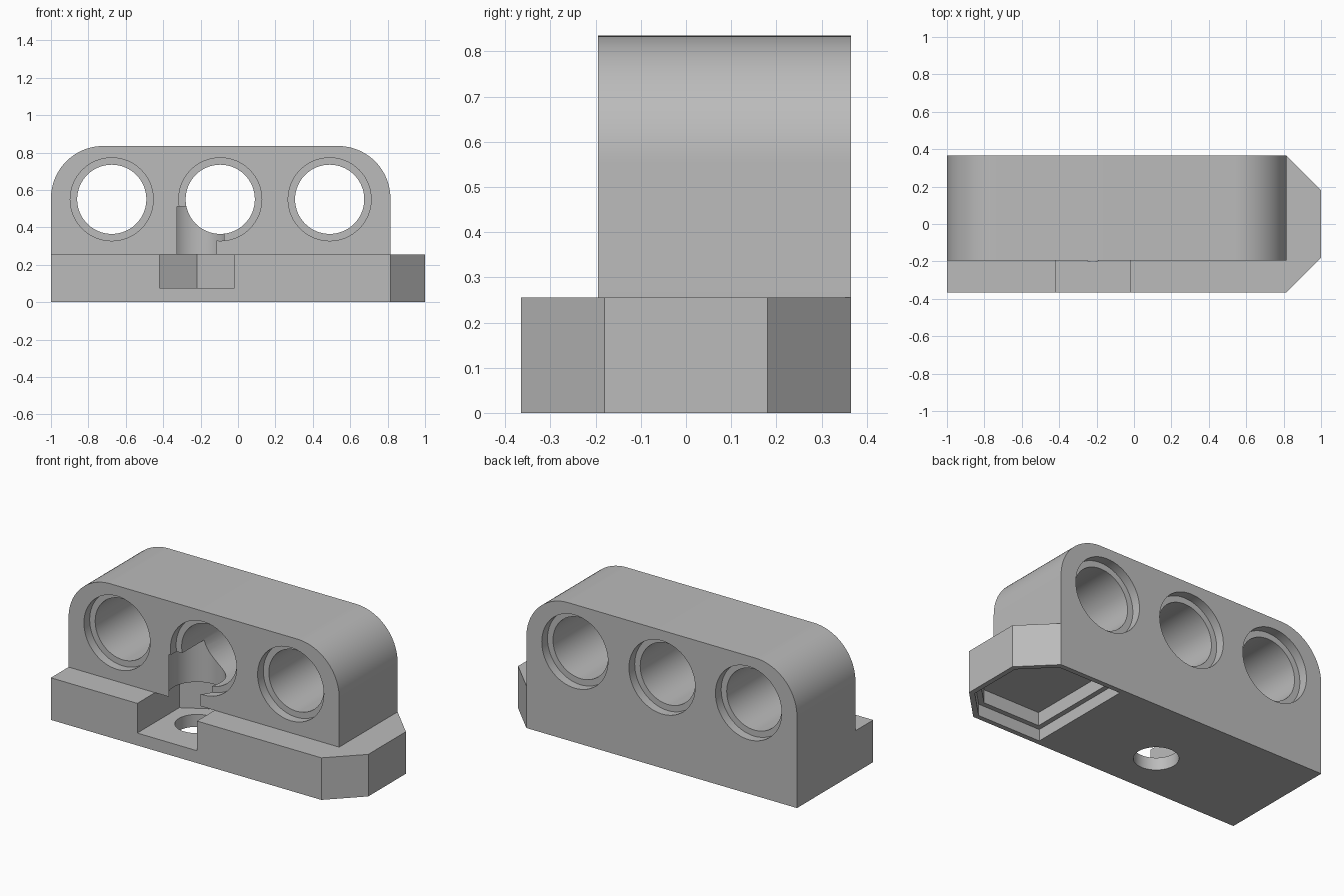
import bpy, bmesh, math
from mathutils import Vector

if "Cube" in bpy.data.objects:
    bpy.data.objects.remove(bpy.data.objects["Cube"], do_unlink=True)

grey = bpy.data.materials.new("plain grey")
grey.use_nodes = True
GREY = (0.5, 0.5, 0.5, 1)
grey.diffuse_color = GREY
grey.node_tree.nodes["Principled BSDF"].inputs["Base Color"].default_value = GREY


def arc(cx, cy, r, start=0, end=360, n=64):
    """Points along an arc; a full circle leaves out the repeated end."""
    steps = n if end - start == 360 else n - 1
    angles = [math.radians(start + (end - start) * i / steps) for i in range(n)]
    return [(cx + r * math.cos(a), cy + r * math.sin(a)) for a in angles]


def prism(name, outline, low, high, axis="z"):
    """Extrude an outline along z (outline in x, y) or along y (outline in x, z)."""
    place = (lambda p, d: Vector((p[0], p[1], d))) if axis == "z" else (lambda p, d: Vector((p[0], d, p[1])))
    bm = bmesh.new()
    bottom = [bm.verts.new(place(p, low)) for p in outline]
    top = [bm.verts.new(place(p, high)) for p in outline]
    bm.faces.new(bottom)
    bm.faces.new(top)
    for i in range(len(outline)):
        j = (i + 1) % len(outline)
        bm.faces.new((bottom[i], bottom[j], top[j], top[i]))
    bmesh.ops.recalc_face_normals(bm, faces=bm.faces)
    mesh = bpy.data.meshes.new(name)
    bm.to_mesh(mesh)
    bm.free()
    mesh.materials.append(grey)
    obj = bpy.data.objects.new(name, mesh)
    bpy.context.collection.objects.link(obj)
    return obj


def combine(target, other, operation="DIFFERENCE"):
    """Apply a boolean and discard the helper."""
    other.hide_render = True
    mod = target.modifiers.new("join_or_cut", "BOOLEAN")
    mod.operation, mod.solver, mod.object = operation, "EXACT", other
    bpy.context.view_layer.objects.active = target
    bpy.ops.object.modifier_apply(modifier=mod.name)
    bpy.data.objects.remove(other, do_unlink=True)


DEPTH, FRONT, SHOULDER = 0.365, -0.195, 0.815
BASE_TOP, TOP, ROUND = 0.255, 0.835, 0.28

# Base plate with two chamfered corners at one end
body = prism("bracket_body", [(-1, -DEPTH), (SHOULDER, -DEPTH), (1, -0.18), (1, 0.18),
                              (SHOULDER, DEPTH), (-1, DEPTH)], 0, BASE_TOP)

# Upper block with rounded shoulders
block = [(-1, 0.1), (SHOULDER, 0.1)]
block += arc(SHOULDER - ROUND, TOP - ROUND, ROUND, 0, 90, 24)
block += arc(ROUND - 1, TOP - ROUND, ROUND, 90, 180, 24)
combine(body, prism("upper_block", block, FRONT, DEPTH, "y"), "UNION")

# Three through bores, countersunk with a flat step at both ends
STEP = 0.055
for x in (-0.675, -0.095, 0.49):
    combine(body, prism("bore", arc(x, 0.55, 0.185), -0.5, 0.5, "y"))
    combine(body, prism("front_step", arc(x, 0.55, 0.222), -0.5, FRONT + STEP, "y"))
    combine(body, prism("back_step", arc(x, 0.55, 0.222), DEPTH - STEP, 0.5, "y"))

# Nut slot open to the front with a pointed back, and the screw hole through it
SX, SY, HALF = -0.22, -0.078, 0.2
side = HALF / math.sqrt(3)
slot = [(SX - HALF, -0.5), (SX + HALF, -0.5), (SX + HALF, SY + side),
        (SX, SY + 2 * side), (SX - HALF, SY + side)]
combine(body, prism("nut_slot", slot, 0.075, BASE_TOP))
combine(body, prism("screw_hole", arc(SX, SY, 0.122), -0.1, 0.2))
combine(body, prism("screw_clearance", arc(SX, SY, 0.158), 0.2, 0.512))


# Stepped pocket under the chamfered end
def pocket(wall):
    y, cut = DEPTH - wall, wall * 0.41
    return [(0.35 + wall, -y), (SHOULDER - cut, -y), (1 - wall, cut - 0.18),
            (1 - wall, 0.18 - cut), (SHOULDER - cut, y), (0.35 + wall, y)]


combine(body, prism("pocket_mouth", pocket(0.03), -0.1, 0.07))
combine(body, prism("pocket_inner", pocket(0.06), -0.1, 0.15))

bpy.ops.object.select_all(action="DESELECT")
body.select_set(True)
bpy.context.view_layer.objects.active = body
bpy.ops.object.shade_smooth_by_angle(angle=math.radians(30))
